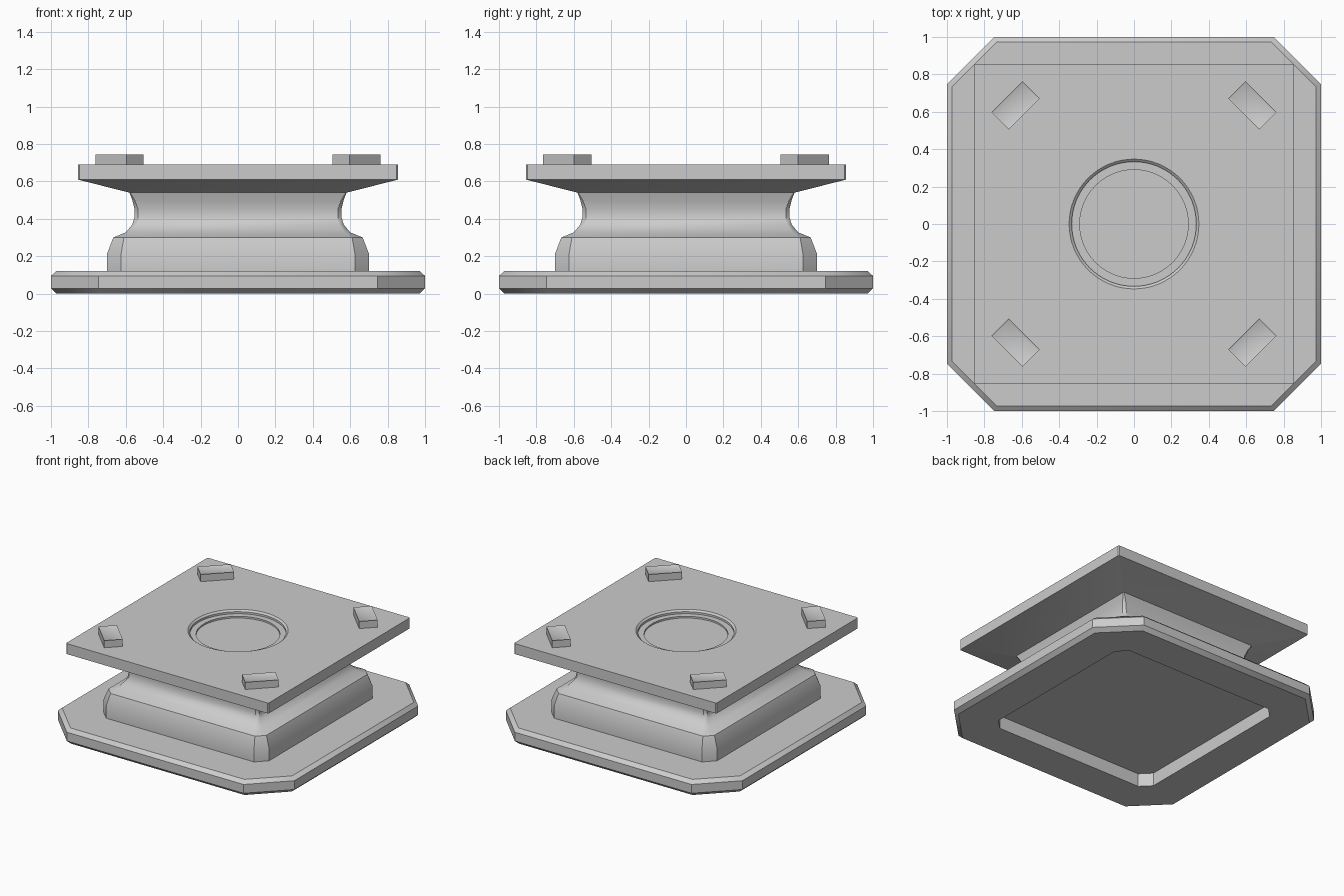
import bpy, bmesh, math
from mathutils import Matrix

if "Cube" in bpy.data.objects:
    bpy.data.objects.remove(bpy.data.objects["Cube"], do_unlink=True)

grey = bpy.data.materials.new("plain grey")
grey.use_nodes = True
colour = (0.6, 0.6, 0.6, 1)
grey.diffuse_color = colour
grey.node_tree.nodes["Principled BSDF"].inputs["Base Color"].default_value = colour


def octagon(bm, half, corner, z):
    """Square ring with cut corners, counter-clockwise."""
    h, c = half, corner
    pts = [(h, -c), (h, c), (c, h), (-c, h), (-h, c), (-h, -c), (-c, -h), (c, -h)]
    return [bm.verts.new((x, y, z)) for x, y in pts]


def circle(bm, radius, z, sides=64):
    angles = [2 * math.pi * i / sides for i in range(sides)]
    return [bm.verts.new((radius * math.cos(a), radius * math.sin(a), z)) for a in angles]


def loft(bm, rings):
    for a, b in zip(rings, rings[1:]):
        n = len(a)
        for i in range(n):
            j = (i + 1) % n
            bm.faces.new((a[i], a[j], b[j], b[i]))


def finish(bm, name):
    mesh = bpy.data.meshes.new(name)
    bm.to_mesh(mesh)
    bm.free()
    obj = bpy.data.objects.new(name, mesh)
    bpy.context.collection.objects.link(obj)
    mesh.materials.append(grey)
    bpy.ops.object.select_all(action='DESELECT')
    obj.select_set(True)
    bpy.context.view_layer.objects.active = obj
    bpy.ops.object.shade_smooth_by_angle(angle=math.radians(35))
    return obj


# Base slab, hollowed underneath
bm = bmesh.new()
rings = [octagon(bm, *r) for r in [
    (0.70, 0.625, 0.10), (0.70, 0.625, 0), (0.97, 0.735, 0), (1, 0.747, 0.028),
    (1, 0.747, 0.095), (0.972, 0.735, 0.12), (0.70, 0.625, 0.12)]]
bm.faces.new(rings[0][::-1])
loft(bm, rings)
finish(bm, "base_slab")

# Waisted pedestal
bm = bmesh.new()
loft(bm, [octagon(bm, *r) for r in [
    (0.70, 0.625, 0.12), (0.70, 0.625, 0.214), (0.667, 0.61, 0.30),
    (0.60, 0.57, 0.328), (0.565, 0.542, 0.37), (0.553, 0.534, 0.41),
    (0.554, 0.535, 0.455), (0.565, 0.552, 0.50), (0.58, 0.576, 0.54)]])
finish(bm, "pedestal")

# Top plate with flared underside and stepped round recess
bm = bmesh.new()
rings = [octagon(bm, *r) for r in [
    (0.58, 0.576, 0.54), (0.856, 0.848, 0.61), (0.856, 0.848, 0.69)]]
loft(bm, rings)
steps = [circle(bm, *r) for r in [
    (0.347, 0.69), (0.333, 0.678), (0.333, 0.663), (0.29, 0.663), (0.29, 0.65)]]
loft(bm, steps)
bm.faces.new(steps[-1])
rim = [e for e in bm.edges if e.is_boundary and all(v.co.z > 0.68 for v in e.verts)]
fill = bmesh.ops.triangle_fill(bm, edges=rim, use_beauty=True, normal=(0, 0, 1))
for face in fill["geom"]:
    if isinstance(face, bmesh.types.BMFace):
        face.normal_update()
        if face.normal.z < 0:
            face.normal_flip()
finish(bm, "top_plate")

# Corner lugs, long side across each diagonal
for side_x, x in (("left", 1), ("right", -1)):
    for side_y, y in (("front", -1), ("back", 1)):
        bm = bmesh.new()
        bmesh.ops.create_cube(bm, size=1, matrix=Matrix.Diagonal((0.235, 0.13, 0.06, 1)))
        bm.normal_update()
        top = [f for f in bm.faces if f.normal.z > 0.9]
        bmesh.ops.inset_region(bm, faces=top, thickness=0.012, depth=-0.005)
        turn = Matrix.Rotation(math.radians(-45 * x * y), 4, 'Z')
        place = Matrix.Translation((0.633 * x, 0.635 * y, 0.715))
        bmesh.ops.transform(bm, matrix=place @ turn, verts=bm.verts)
        finish(bm, f"{side_y}_{side_x}_lug")
